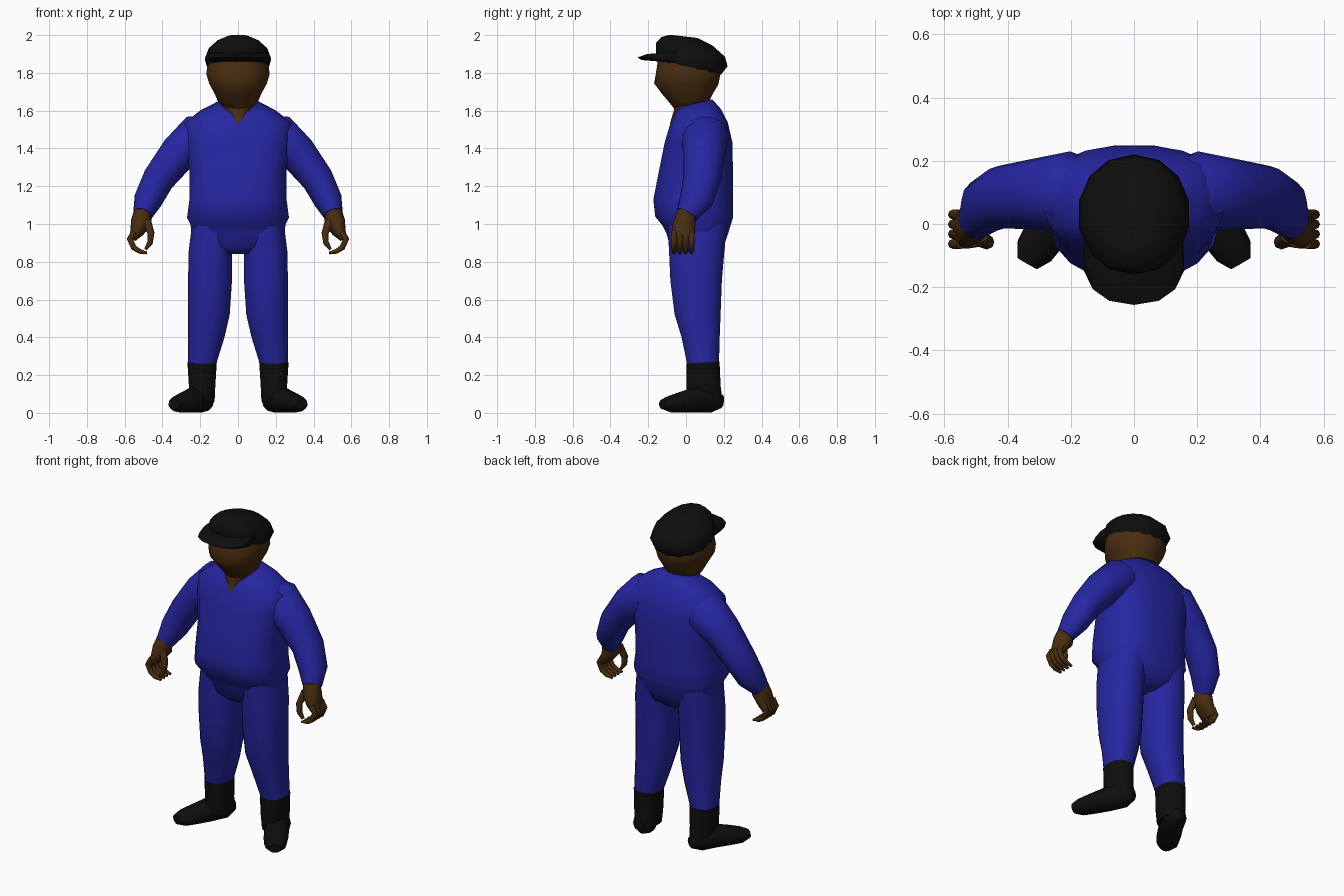
import bpy, bmesh, math
from mathutils import Vector


def material(name, rgb):
    m = bpy.data.materials.new(name)
    m.diffuse_color = (*rgb, 1)
    return m


BLUE = material("blue cloth", (0.019, 0.019, 0.36))
SKIN = material("brown skin", (0.068, 0.027, 0.005))
BLACK = material("black leather", (0.0045, 0.0045, 0.0045))


def skin_rings(name, rings, mat, mirror=False, angle=60):
    """Bridge a list of point rings into a closed, smooth-shaded object."""
    bm = bmesh.new()
    loops = [[bm.verts.new(p) for p in ring] for ring in rings]
    n = len(loops[0])
    for a, b in zip(loops, loops[1:]):
        for i in range(n):
            j = (i + 1) % n
            bm.faces.new((a[i], a[j], b[j], b[i]))
    bm.faces.new(loops[0][::-1])
    bm.faces.new(loops[-1])
    bmesh.ops.recalc_face_normals(bm, faces=bm.faces)
    mesh = bpy.data.meshes.new(name)
    bm.to_mesh(mesh)
    bm.free()
    mesh.materials.append(mat)
    obj = bpy.data.objects.new(name, mesh)
    bpy.context.collection.objects.link(obj)
    if mirror:
        obj.modifiers.new("mirror", 'MIRROR')
    bpy.ops.object.select_all(action='DESELECT')
    obj.select_set(True)
    bpy.context.view_layer.objects.active = obj
    bpy.ops.object.shade_smooth_by_angle(angle=math.radians(angle))
    return obj


def stack(name, sections, mat, cx=None, power=2.3, n=16, mirror=False):
    """Upright loft; section = z front, z back, y front, y back, half width, [x centre]."""
    rings = []
    for zf, zb, yf, yb, hw, *x in sections:
        ring = []
        for i in range(n):
            a = math.tau * (i + 0.5) / n
            c, s = (math.copysign(abs(v) ** (2 / power), v)
                    for v in (math.cos(a), math.sin(a)))
            t = (s + 1) / 2
            ring.append(((x[0] if x else 0) + hw * c,
                         yf + (yb - yf) * t, zf + (zb - zf) * t))
        rings.append(ring)
    return skin_rings(name, rings, mat, mirror)


def tube(name, path, mat, ref, n=12):
    """Loft along a path; entry = x, y, z, radius along ref, radius across."""
    pts = [Vector(p[:3]) for p in path]
    ref = Vector(ref)
    rings = []
    for k, (p, row) in enumerate(zip(pts, path)):
        t = (pts[min(k + 1, len(pts) - 1)] - pts[max(k - 1, 0)]).normalized()
        u = (ref - t * ref.dot(t)).normalized()
        v = t.cross(u)
        rings.append([p + u * row[3] * math.cos(math.tau * i / n)
                      + v * row[4] * math.sin(math.tau * i / n) for i in range(n)])
    return skin_rings(name, rings, mat, True)


# Shirt and pelvis
stack("torso", [
    (0.84, 0.84, -0.05, 0.15, 0.08),
    (0.88, 0.88, -0.085, 0.20, 0.20),
    (0.95, 0.95, -0.105, 0.225, 0.25),
    (0.99, 1.00, -0.125, 0.24, 0.253),
    (1.04, 1.03, -0.165, 0.25, 0.272),
    (1.13, 1.12, -0.175, 0.25, 0.26),
    (1.28, 1.28, -0.145, 0.25, 0.258),
    (1.43, 1.43, -0.115, 0.248, 0.28),
    (1.53, 1.54, -0.085, 0.222, 0.285),
    (1.59, 1.61, -0.058, 0.185, 0.20),
    (1.62, 1.66, -0.03, 0.14, 0.115)], BLUE, power=2.6, n=20)

# Trouser legs
stack("leg", [
    (1.00, 1.00, -0.10, 0.22, 0.11, 0.135),
    (0.85, 0.85, -0.092, 0.205, 0.117, 0.147),
    (0.70, 0.70, -0.085, 0.192, 0.118, 0.148),
    (0.52, 0.52, -0.062, 0.185, 0.112, 0.154),
    (0.40, 0.40, -0.025, 0.18, 0.098, 0.168),
    (0.255, 0.265, 0.005, 0.176, 0.076, 0.19)], BLUE, mirror=True)

# Sleeves
tube("sleeve", [
    (0.14, 0.10, 1.50, 0.10, 0.09),
    (0.20, 0.10, 1.465, 0.13, 0.128),
    (0.315, 0.095, 1.375, 0.112, 0.103),
    (0.42, 0.085, 1.24, 0.10, 0.087),
    (0.475, 0.055, 1.13, 0.09, 0.077),
    (0.505, 0.005, 1.05, 0.06, 0.052)], BLUE, (0, 1, 0), n=14)

# Boots: shaft and foot
stack("boot_shaft", [
    (0.262, 0.272, 0.002, 0.179, 0.079, 0.19),
    (0.14, 0.14, 0.0, 0.185, 0.071, 0.19),
    (0.06, 0.06, 0.01, 0.195, 0.062, 0.185)], BLACK, mirror=True)
tube("boot_foot", [
    (0.165, 0.19, 0.06, 0.035, 0.03),
    (0.185, 0.14, 0.067, 0.064, 0.066),
    (0.23, 0.05, 0.070, 0.068, 0.070),
    (0.28, -0.03, 0.056, 0.054, 0.069),
    (0.315, -0.085, 0.047, 0.044, 0.062),
    (0.338, -0.125, 0.045, 0.026, 0.036)], BLACK, (0, 0, 1))

# Hands: palm, thumb, four curled fingers
tube("palm", [
    (0.503, 0.003, 1.07, 0.048, 0.045),
    (0.512, -0.008, 1.01, 0.058, 0.056),
    (0.535, -0.014, 0.96, 0.062, 0.038),
    (0.558, -0.016, 0.92, 0.056, 0.018)], SKIN, (0, 1, 0))
tube("thumb", [
    (0.485, -0.04, 1.02, 0.02, 0.024),
    (0.460, -0.058, 0.95, 0.021, 0.018),
    (0.466, -0.063, 0.90, 0.018, 0.015),
    (0.490, -0.063, 0.865, 0.010, 0.008)], SKIN, (0, 1, 0), n=8)
for i in range(4):
    y = -0.063 + 0.031 * i
    tube(f"finger_{i + 1}", [
        (0.548, y, 0.96, 0.016, 0.017),
        (0.572, y, 0.92, 0.016, 0.017),
        (0.552, y, 0.875, 0.015, 0.015),
        (0.520, y, 0.855, 0.014, 0.013),
        (0.482, y, 0.846, 0.008, 0.007)], SKIN, (0, 1, 0), n=8)

# Neck with a pointed opening at the collar
stack("neck", [
    (1.53, 1.60, -0.087, 0.10, 0.02),
    (1.60, 1.64, -0.066, 0.12, 0.085),
    (1.66, 1.69, -0.06, 0.135, 0.105)], SKIN)

# Head
stack("head", [
    (1.595, 1.63, -0.052, 0.11, 0.07),
    (1.64, 1.66, -0.088, 0.13, 0.108),
    (1.69, 1.69, -0.13, 0.145, 0.126),
    (1.745, 1.74, -0.172, 0.175, 0.155),
    (1.80, 1.79, -0.162, 0.185, 0.171),
    (1.88, 1.83, -0.15, 0.18, 0.16)], SKIN, power=2.1)

# Cap crown and peak
stack("cap_crown", [
    (1.86, 1.79, -0.15, 0.185, 0.163),
    (1.91, 1.835, -0.16, 0.22, 0.178),
    (1.96, 1.885, -0.158, 0.207, 0.158),
    (1.99, 1.945, -0.13, 0.14, 0.11),
    (2.002, 1.985, -0.085, 0.06, 0.055)], BLACK, power=2.1, n=14)
stack("cap_peak", [
    (1.868, 1.845, -0.235, 0.04, 0.148),
    (1.882, 1.875, -0.256, 0.04, 0.162),
    (1.90, 1.92, -0.205, 0.04, 0.152)], BLACK, power=2.3, n=14)
